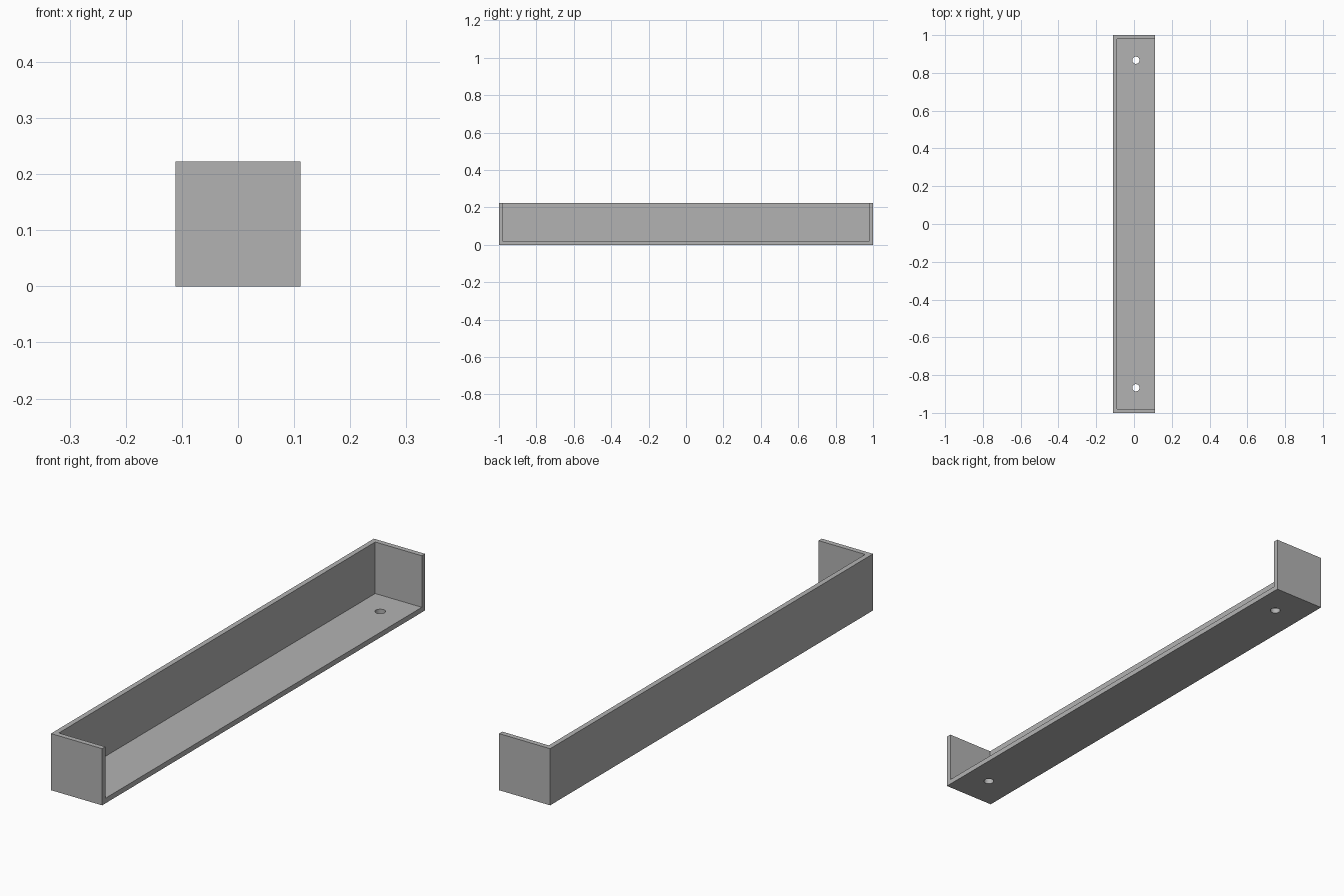
import bpy
import bmesh
from mathutils import Matrix, Vector

cube = bpy.data.objects.get("Cube")
if cube:
    bpy.data.objects.remove(cube, do_unlink=True)

WIDTH, LENGTH, HEIGHT, WALL = 0.222, 2.0, 0.222, 0.02
HOLE_RADIUS, HOLE_Y = 0.019, 0.867

grey = bpy.data.materials.new("grey")
grey.use_nodes = True
grey.diffuse_color = (0.45, 0.45, 0.45, 1)
grey.node_tree.nodes["Principled BSDF"].inputs["Base Color"].default_value = grey.diffuse_color


def make_object(name, bm):
    mesh = bpy.data.meshes.new(name)
    bm.to_mesh(mesh)
    bm.free()
    mesh.materials.append(grey)
    obj = bpy.data.objects.new(name, mesh)
    bpy.context.collection.objects.link(obj)
    return obj


def box(name, low, high):
    low, high = Vector(low), Vector(high)
    bm = bmesh.new()
    bmesh.ops.create_cube(bm, size=1, matrix=Matrix.Translation((low + high) / 2)
                          @ Matrix.Diagonal((*(high - low), 1)))
    return make_object(name, bm)


def cylinder(name, centre, radius, depth):
    bm = bmesh.new()
    bmesh.ops.create_cone(bm, cap_ends=True, segments=32, radius1=radius, radius2=radius,
                          depth=depth, matrix=Matrix.Translation(centre))
    return make_object(name, bm)


def cut(target, cutter):
    mod = target.modifiers.new(cutter.name, "BOOLEAN")
    mod.operation = "DIFFERENCE"
    mod.solver = "EXACT"
    mod.object = cutter
    cutter.hide_render = True
    bpy.context.view_layer.objects.active = target
    bpy.ops.object.modifier_apply(modifier=mod.name)
    bpy.data.objects.remove(cutter, do_unlink=True)


# Tray: solid block hollowed out, open at the top and along the left side
x, y = WIDTH / 2, LENGTH / 2
tray = box("wall_tray", (-x, -y, 0), (x, y, HEIGHT))
cut(tray, box("hollow_cutter", (-x + WALL, -y + WALL, WALL), (x + 0.1, y - WALL, HEIGHT + 0.1)))

# Screw holes through the floor, one near each end
for side in (-1, 1):
    cut(tray, cylinder("hole_cutter", (WALL / 2, side * HOLE_Y, WALL / 2), HOLE_RADIUS, WALL * 3))

bpy.ops.object.select_all(action="DESELECT")
tray.select_set(True)
bpy.context.view_layer.objects.active = tray
bpy.ops.object.shade_smooth_by_angle()
